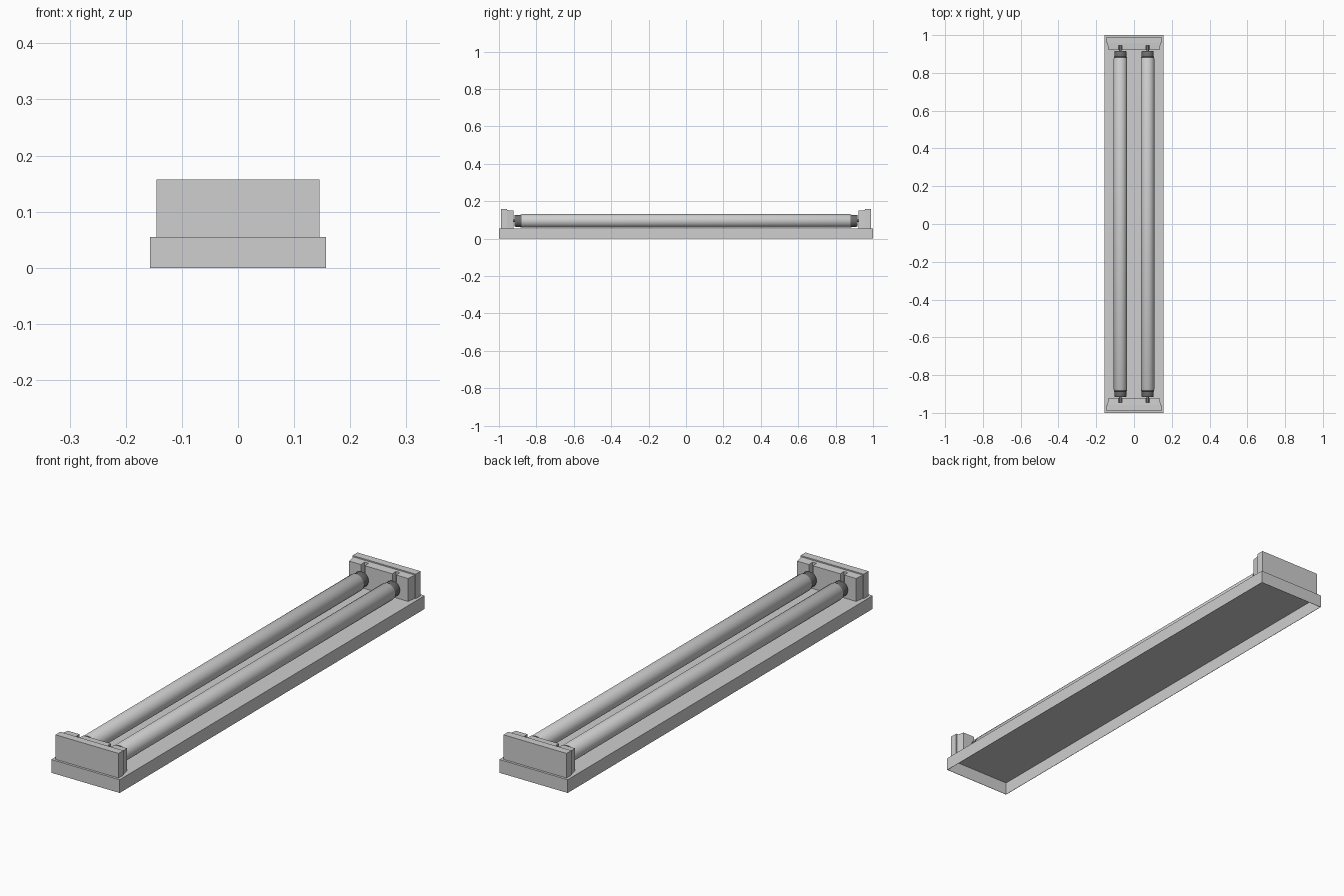
import bpy, bmesh, math
from mathutils import Matrix

if "Cube" in bpy.data.objects:
    bpy.data.objects.remove(bpy.data.objects["Cube"])


def material(name, v):
    m = bpy.data.materials.new(name)
    m.diffuse_color = (v, v, v, 1)
    m.use_nodes = True
    m.node_tree.nodes["Principled BSDF"].inputs["Base Color"].default_value = m.diffuse_color
    return m


LIGHT = material("light grey", 0.62)
DARK = material("dark grey metal", 0.16)


def finish(name, bm, mat, smooth=False):
    bmesh.ops.recalc_face_normals(bm, faces=bm.faces)
    me = bpy.data.meshes.new(name)
    bm.to_mesh(me)
    bm.free()
    me.materials.append(mat)
    ob = bpy.data.objects.new(name, me)
    bpy.context.collection.objects.link(ob)
    if smooth:
        bpy.ops.object.select_all(action='DESELECT')
        ob.select_set(True)
        bpy.context.view_layer.objects.active = ob
        bpy.ops.object.shade_smooth_by_angle(angle=math.radians(35))
    return ob


def box(bm, x0, x1, y0, y1, z0, z1):
    m = Matrix.Translation(((x0 + x1) / 2, (y0 + y1) / 2, (z0 + z1) / 2))
    m = m @ Matrix.Diagonal((x1 - x0, abs(y1 - y0), z1 - z0, 1))
    return bmesh.ops.create_cube(bm, size=1, matrix=m)["verts"]


def lathe(name, x, z, profile, mat, n=32):
    """Solid of revolution along y from (radius, y) points."""
    bm = bmesh.new()
    rings = [[bm.verts.new((x + r * math.cos(2 * math.pi * i / n), y,
                            z + r * math.sin(2 * math.pi * i / n)))
              for i in range(n)] for r, y in profile]
    for a, b in zip(rings, rings[1:]):
        for i in range(n):
            j = (i + 1) % n
            bm.faces.new((a[i], a[j], b[j], b[i]))
    bm.faces.new(rings[0])
    bm.faces.new(rings[-1])
    return finish(name, bm, mat, True)


# Tray: thin sheet box, open underneath
bm = bmesh.new()
box(bm, -0.157, 0.157, -1, 1, 0, 0.055)
bottom = [f for f in bm.faces if f.calc_center_median().z < 0.001]
bmesh.ops.delete(bm, geom=bottom, context='FACES_ONLY')
tray = finish("tray", bm, LIGHT)
sol = tray.modifiers.new("sheet", 'SOLIDIFY')
sol.thickness = 0.002
sol.offset = -1

TX, TZ = 0.072, 0.095

for s, end in ((-1, "front"), (1, "back")):
    # Lamp holder: outer slab plus a slightly smaller tapered inner slab
    bm = bmesh.new()
    box(bm, -0.145, 0.145, s * 0.958, s * 0.99, 0.054, 0.157)
    finish(end + "_holder_outer", bm, LIGHT)

    bm = bmesh.new()
    for v in box(bm, -0.141, 0.141, s * 0.922, s * 0.958, 0.054, 0.152):
        if abs(v.co.y) < 0.93:
            v.co.x *= 0.135 / 0.141
            if v.co.z > 0.1:
                v.co.z = 0.15
    inner = finish(end + "_holder_inner", bm, LIGHT)

    # Pin slots open at the top of the holder
    bm = bmesh.new()
    for x in (-TX, TX):
        box(bm, x - 0.009, x + 0.009, s * 0.9, s * 0.946, 0.085, 0.2)
    cutter = finish(end + "_slot_cutter", bm, LIGHT)
    cutter.hide_render = True
    cutter.hide_viewport = True
    cut = inner.modifiers.new("slots", 'BOOLEAN')
    cut.operation = 'DIFFERENCE'
    cut.solver = 'EXACT'
    cut.object = cutter

    for x, side in ((-TX, "left"), (TX, "right")):
        # Metal end cap with a raised rim, and contact pin
        lathe(f"{end}_{side}_cap", x, TZ,
              [(0.0345, s * 0.872), (0.0345, s * 0.884), (0.032, s * 0.886),
               (0.032, s * 0.912), (0.030, s * 0.916)], DARK)
        lathe(f"{end}_{side}_pin", x, TZ,
              [(0.007, s * 0.91), (0.007, s * 0.944)], DARK, 16)

# Lamp tubes
for x, side in ((-TX, "left"), (TX, "right")):
    lathe(side + "_tube", x, TZ,
          [(0.033, -0.881), (0.036, -0.876), (0.036, 0.876), (0.033, 0.881)], LIGHT)
